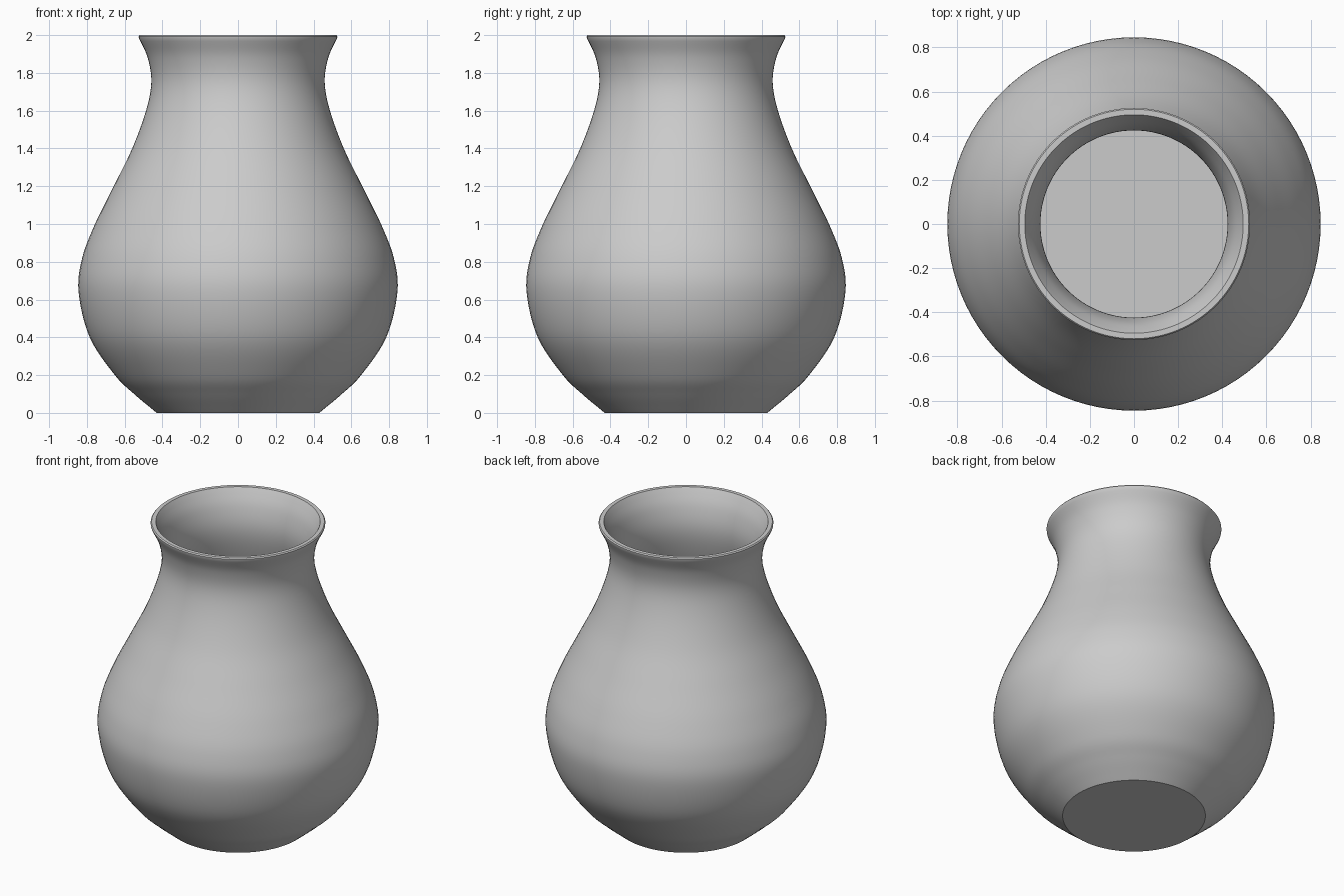
import bpy, bmesh, math
from mathutils import Vector

cube = bpy.data.objects.get("Cube")
if cube:
    bpy.data.objects.remove(cube, do_unlink=True)

WALL = 0.035
SEGMENTS = 96

# Outer silhouette as (radius, height), from foot to lip
OUTER = [Vector(p) for p in (
    (0.445, 0.012), (0.55, 0.1), (0.652, 0.2), (0.785, 0.4), (0.844, 0.64),
    (0.825, 0.82), (0.757, 1.0), (0.658, 1.2), (0.56, 1.4), (0.487, 1.6),
    (0.459, 1.75), (0.478, 1.88), (0.525, 1.985))]


def smooth_path(points, steps=6):
    """Catmull-Rom curve through the points."""
    ext = [2 * points[0] - points[1], *points, 2 * points[-1] - points[-2]]
    path = []
    for a, b, c, d in zip(ext, ext[1:], ext[2:], ext[3:]):
        for i in range(steps):
            t = i / steps
            path.append(0.5 * (2 * b + (c - a) * t + (2 * a - 5 * b + 4 * c - d) * t ** 2
                               + (3 * b - a - 3 * c + d) * t ** 3))
    return path + [points[-1]]


def inset_path(path, distance):
    """Offset the path toward the axis along its normals."""
    result = []
    for i, p in enumerate(path):
        tangent = (path[min(i + 1, len(path) - 1)] - path[max(i - 1, 0)]).normalized()
        result.append(p + Vector((-tangent.y, tangent.x)) * distance)
    return result


# Closed section: foot, outer wall, rounded lip, inner wall, inner floor
outer = smooth_path(OUTER)
inner = [p for p in inset_path(outer, WALL) if WALL + 0.01 < p.y < 1.985]
floor_edge = Vector((inner[0].x - 0.01, WALL))
section = [Vector((0, 0)), Vector((0.43, 0)), *outer,
           Vector((0.526, 1.993)), Vector((0.52, 2.0)), Vector((0.495, 2.0)),
           *reversed(inner), floor_edge, Vector((0, WALL))]

# Revolve the section around the vertical axis
bm = bmesh.new()
verts = [bm.verts.new((p.x, 0, p.y)) for p in section]
edges = [bm.edges.new(pair) for pair in zip(verts, verts[1:])]
bmesh.ops.spin(bm, geom=verts + edges, cent=(0, 0, 0), axis=(0, 0, 1),
               angle=math.tau, steps=SEGMENTS, use_duplicate=False)
bmesh.ops.remove_doubles(bm, verts=bm.verts, dist=0.0005)
bmesh.ops.recalc_face_normals(bm, faces=bm.faces)
mesh = bpy.data.meshes.new("vase")
bm.to_mesh(mesh)
bm.free()
vase = bpy.data.objects.new("vase", mesh)
bpy.context.collection.objects.link(vase)

# Plain clay colour
clay = bpy.data.materials.new("light grey clay")
clay.use_nodes = True
colour = (0.6, 0.6, 0.6, 1)
clay.diffuse_color = colour
clay.node_tree.nodes["Principled BSDF"].inputs["Base Color"].default_value = colour
mesh.materials.append(clay)

# Smooth walls with crisp foot and lip
bpy.ops.object.select_all(action='DESELECT')
vase.select_set(True)
bpy.context.view_layer.objects.active = vase
bpy.ops.object.shade_smooth_by_angle(angle=math.radians(30))
